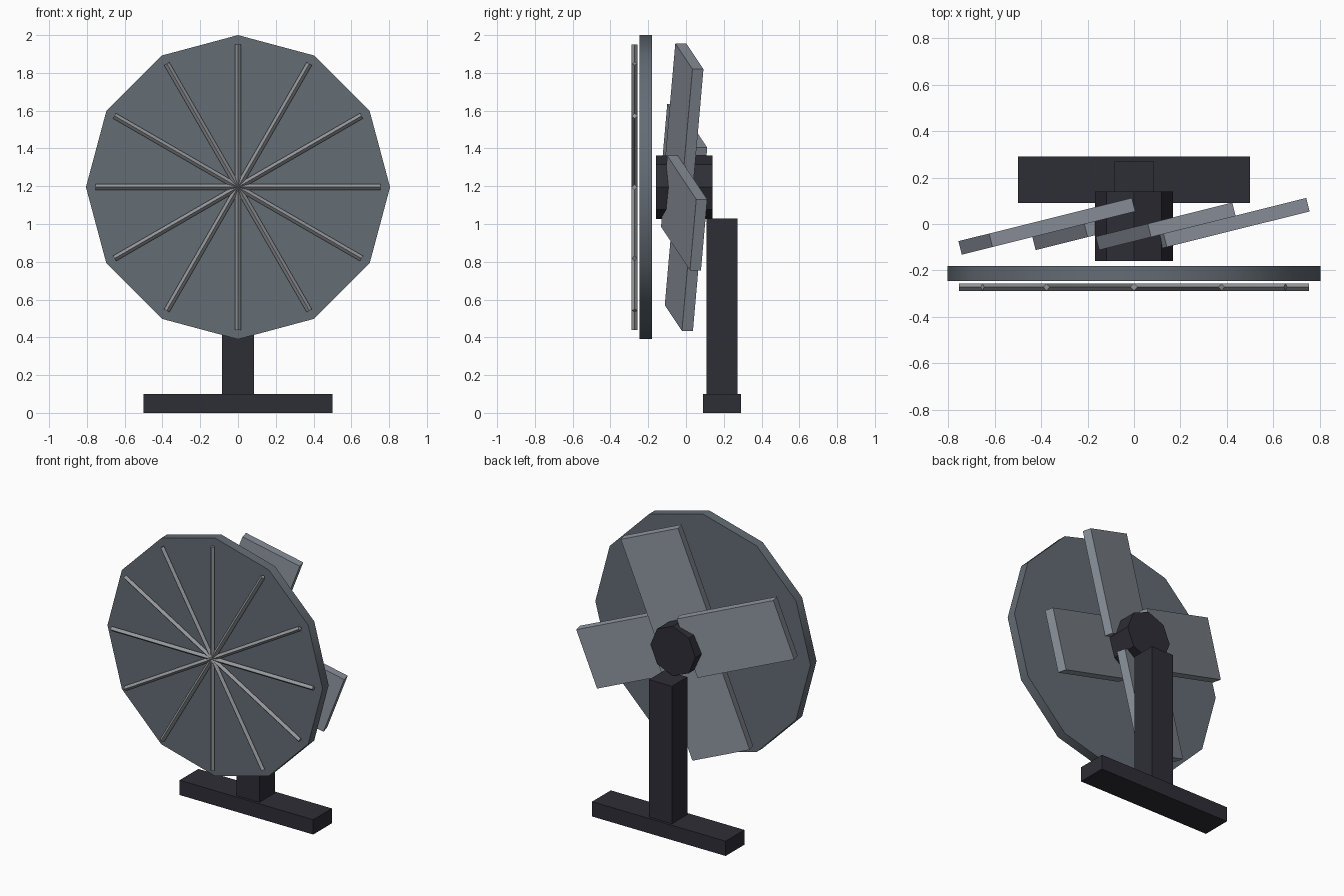
import bpy
from math import radians, sin, cos

cube = bpy.data.objects.get("Cube")
if cube:
    bpy.data.objects.remove(cube, do_unlink=True)

AXLE_Z = 1.195


def material(name, rgb):
    mat = bpy.data.materials.new(name)
    mat.use_nodes = True
    color = (*rgb, 1)
    mat.diffuse_color = color
    mat.node_tree.nodes["Principled BSDF"].inputs["Base Color"].default_value = color
    return mat


dark = material("dark charcoal", (0.027, 0.027, 0.037))
slate = material("slate grey", (0.127, 0.150, 0.175))
steel = material("blade grey", (0.270, 0.300, 0.345))
wire = material("wire grey", (0.300, 0.310, 0.330))


def finish(name, mat):
    obj = bpy.context.object
    obj.name = obj.data.name = name
    obj.data.materials.append(mat)
    return obj


def box(name, size, location, mat, rotation=(0, 0, 0)):
    bpy.ops.mesh.primitive_cube_add(size=1, location=location, rotation=rotation)
    obj = finish(name, mat)
    obj.scale = size
    return obj


def cylinder(name, sides, radius, depth, y, mat, rotation):
    bpy.ops.mesh.primitive_cylinder_add(vertices=sides, radius=radius, depth=depth,
                                        location=(0, y, AXLE_Z), rotation=rotation)
    return finish(name, mat)


# Stand
box("base", (1.0, 0.2, 0.1), (0, 0.19, 0.05), dark)
box("post", (0.17, 0.165, 0.93), (0, 0.19, 0.565), dark)

# Motor hub and front disc, both lying along the y axis
lying = (radians(90), 0, 0)
cylinder("motor_hub", 8, 0.168, 0.3, -0.01, dark, lying)
cylinder("guard_disc", 12, 0.805, 0.065, -0.213, slate, lying)
bpy.ops.object.shade_smooth_by_angle(angle=radians(35))

# Guard rods crossing the whole disc
for i in range(6):
    cylinder(f"guard_rod_{i + 1}", 4, 0.016, 1.51, -0.272, wire, (0, radians(30 * i), 0))

# Four blades, each pitched about its own centre
for i in range(4):
    a = radians(20 + 90 * i)
    box(f"blade_{i + 1}", (0.4, 0.06, 0.675),
        (0.4 * sin(a), -0.01, AXLE_Z + 0.4 * cos(a)), steel, (0, a, radians(14)))
